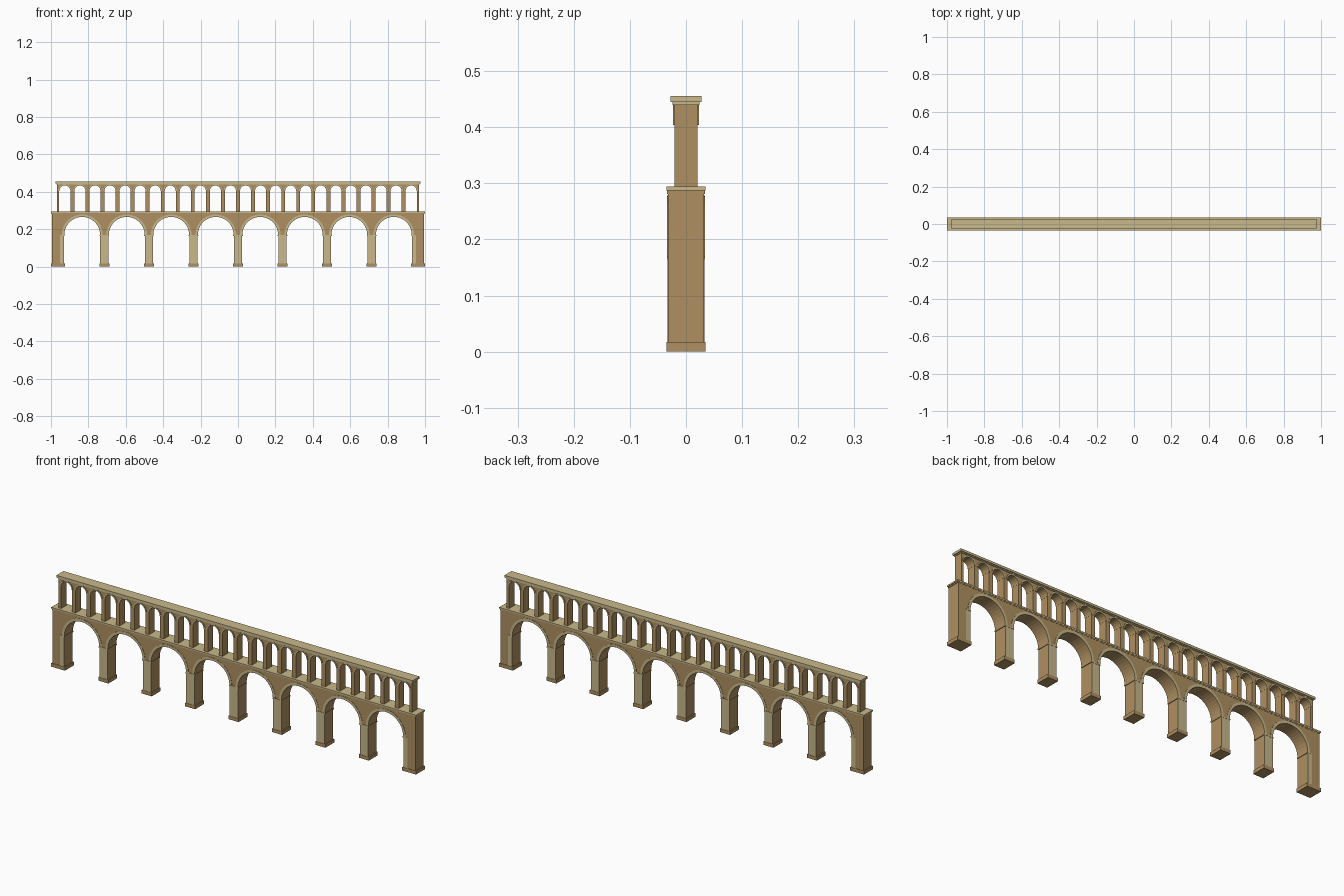
import bpy, bmesh, math

cube = bpy.data.objects.get("Cube")
if cube:
    bpy.data.objects.remove(cube, do_unlink=True)


def material(name, color):
    m = bpy.data.materials.new(name)
    m.use_nodes = True
    m.diffuse_color = color
    m.node_tree.nodes["Principled BSDF"].inputs["Base Color"].default_value = color
    return m


BROWN = material("brown stone", (0.43, 0.28, 0.12, 1))
PALE = material("pale stone", (0.58, 0.48, 0.26, 1))


def finish(name, bm, faced):
    """faced: 'brown', 'pale', or 'front' for pale front/back and brown sides."""
    bmesh.ops.recalc_face_normals(bm, faces=bm.faces)
    bm.normal_update()
    for f in bm.faces:
        pale = faced == "pale" or (faced == "front" and abs(f.normal.y) > 0.5)
        f.material_index = 1 if pale else 0
    mesh = bpy.data.meshes.new(name)
    bm.to_mesh(mesh)
    bm.free()
    mesh.materials.append(BROWN)
    mesh.materials.append(PALE)
    ob = bpy.data.objects.new(name, mesh)
    bpy.context.collection.objects.link(ob)
    return ob


def extrude(bm, outline, depth):
    """Extrude an x-z outline symmetrically through y."""
    face = bm.faces.new([bm.verts.new((x, -depth, z)) for x, z in outline])
    new = bmesh.ops.extrude_face_region(bm, geom=[face])["geom"]
    moved = [v for v in new if isinstance(v, bmesh.types.BMVert)]
    bmesh.ops.translate(bm, verts=moved, vec=(0, 2 * depth, 0))


def slab(bm, x0, x1, z0, z1, depth):
    extrude(bm, [(x0, z0), (x1, z0), (x1, z1), (x0, z1)], depth)


def box(name, half_x, z0, z1, depth, faced):
    bm = bmesh.new()
    slab(bm, -half_x, half_x, z0, z1, depth)
    finish(name, bm, faced)


def arc(cx, cz, r, steps):
    """Half circle from left to right over the top."""
    angles = [math.pi * (1 - i / steps) for i in range(steps + 1)]
    return [(cx + r * math.cos(a), cz + r * math.sin(a)) for a in angles]


def arcade(name, count, pitch, radius, floor, spring, top, end, depth, steps):
    """Wall pierced by round arches that reach down to the floor."""
    outline = [(-end, top), (-end, floor)]
    centres = [(i - (count - 1) / 2) * pitch for i in range(count)]
    for c in centres:
        outline += [(c - radius, floor)] + arc(c, spring, radius, steps)
        outline += [(c + radius, floor)]
    outline += [(end, floor), (end, top)]
    bm = bmesh.new()
    extrude(bm, outline, depth)
    finish(name, bm, "brown")
    return centres


def arch_rings(name, centres, spring, inner, outer, depth, steps):
    bm = bmesh.new()
    for c in centres:
        ring = arc(c, spring, outer, steps) + arc(c, spring, inner, steps)[::-1]
        extrude(bm, ring, depth)
    finish(name, bm, "front")


# Lower tier
PITCH, R, SPRING = 0.238, 0.0965, 0.17
HALF = PITCH / 2 - R
lower = arcade("lower_arcade", 8, PITCH, R, 0, SPRING, 0.284, 0.995, 0.0325, 20)
arch_rings("lower_arch_trim", lower, SPRING, R - 0.001, R + 0.012, 0.0338, 20)

# Pier facings, imposts and plinths, with half piers against the end blocks
facing, impost, plinth = bmesh.new(), bmesh.new(), bmesh.new()
for i in range(-4, 5):
    x = i * PITCH
    left = x if i == -4 else x - HALF
    right = x if i == 4 else x + HALF
    slab(facing, left, right, 0.017, SPRING, 0.0333)
    grow_l = 0 if i == -4 else 0.003
    grow_r = 0 if i == 4 else 0.003
    slab(impost, left - grow_l, right + grow_r, SPRING - 0.006, SPRING, 0.0343)
    base_l = -1 if i == -4 else left - 0.005
    base_r = 1 if i == 4 else right + 0.005
    slab(plinth, base_l, base_r, 0, 0.017, 0.0348)
finish("pier_facings", facing, "front")
finish("pier_imposts", impost, "front")
finish("pier_plinths", plinth, "brown")

box("lower_cornice_bed", 0.997, 0.281, 0.287, 0.0335, "brown")
box("lower_cornice", 1.0, 0.287, 0.294, 0.0345, "pale")

# Upper tier
upper = arcade("upper_arcade", 24, 0.0805, 0.03, 0.294, 0.404, 0.442, 0.968, 0.0208, 12)
arch_rings("upper_arch_trim", upper, 0.404, 0.0295, 0.036, 0.0228, 12)
box("upper_cornice_bed", 0.971, 0.440, 0.445, 0.0238, "pale")
box("upper_cornice", 0.976, 0.445, 0.456, 0.0275, "pale")
